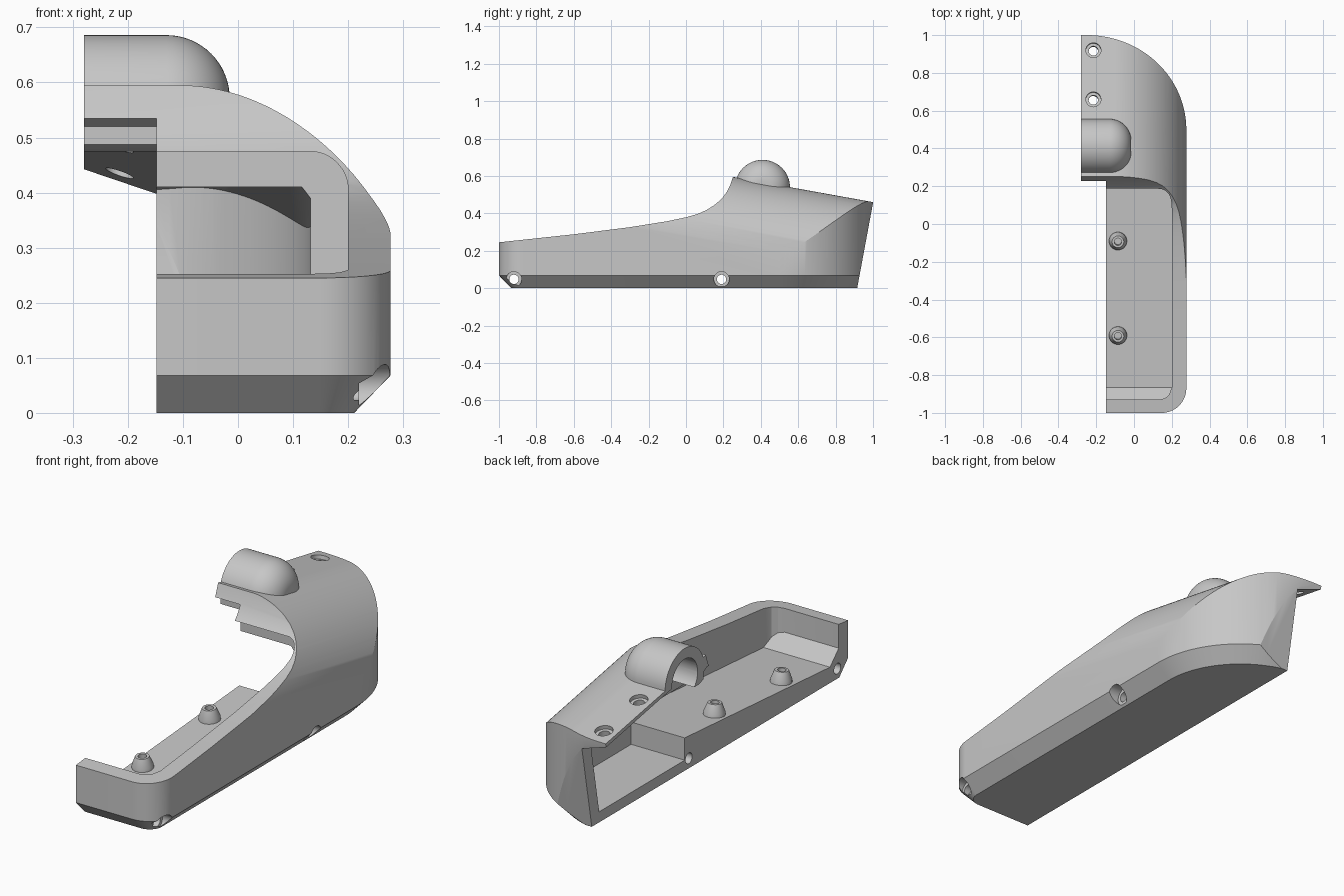
import bpy, bmesh
from math import sin, cos, pi
from mathutils import Vector

if "Cube" in bpy.data.objects:
    bpy.data.objects.remove(bpy.data.objects["Cube"])

GREY = (0.57, 0.57, 0.57, 1)
grey = bpy.data.materials.new("grey_plastic")
grey.use_nodes = True
grey.diffuse_color = GREY
grey.node_tree.nodes["Principled BSDF"].inputs["Base Color"].default_value = GREY

SLOPE = 0.18   # fall of the hood towards the back


def loft(name, rings, loop=False):
    """Skin a row of equal rings; cap the ends unless the row loops."""
    bm = bmesh.new()
    rows = [[bm.verts.new(p) for p in ring] for ring in rings]
    pairs = list(zip(rows, rows[1:])) + ([(rows[-1], rows[0])] if loop else [])
    for a, b in pairs:
        for i in range(len(a)):
            j = (i + 1) % len(a)
            bm.faces.new((a[i], a[j], b[j], b[i]))
    if not loop:
        bm.faces.new(rows[0])
        bm.faces.new(rows[-1])
    bmesh.ops.recalc_face_normals(bm, faces=bm.faces)
    mesh = bpy.data.meshes.new(name)
    bm.to_mesh(mesh)
    bm.free()
    mesh.materials.append(grey)
    ob = bpy.data.objects.new(name, mesh)
    bpy.context.collection.objects.link(ob)
    return ob


def lathe(name, base, axis, profile, loop=False, n=40):
    """Turn (distance, radius) points around an axis."""
    q = Vector(axis).to_track_quat('Z', 'Y')
    rings = [[Vector(base) + q @ Vector((r * cos(2 * pi * k / n), r * sin(2 * pi * k / n), t))
              for k in range(n)] for t, r in profile]
    return loft(name, rings, loop)


def boolean(ob, tool, op):
    bpy.context.view_layer.objects.active = ob
    mod = ob.modifiers.new(op, 'BOOLEAN')
    mod.operation, mod.solver, mod.object = op, 'EXACT', tool
    bpy.ops.object.modifier_apply(modifier=mod.name)
    bpy.data.objects.remove(tool)


def arc(cx, cy, rx, ry, a0, a1, n, power=1.0):
    """Points on a (super)ellipse arc, angles in quarter turns."""
    pts = []
    for k in range(n + 1):
        a = (a0 + (a1 - a0) * k / n) * pi / 2
        c, s = cos(a), sin(a)
        pts.append((cx + rx * abs(c) ** power * (1 if c > 0 else -1),
                    cy + ry * abs(s) ** power * (1 if s > 0 else -1)))
    return pts


def side_prism(name, outline):
    """Side outline (y, z) swept across the width."""
    return loft(name, [[(x, y, z) for y, z in outline] for x in (-0.6, 0.6)])


def hood_prism(name, top, half, spring):
    """Arched hood section, swept along the falling axis."""
    sec = [(-0.5, -1), (half, -1)]
    sec += arc(-0.1, spring, half + 0.1, top - spring, 0, 1, 40, 2 / 1.87) + [(-0.5, top)]
    return loft(name, [[(x, y, z - SLOPE * (y - 0.25)) for x, z in sec] for y in (-1.3, 1.3)])


def plan_ring(z, inset):
    """Plan outline with a rounded front corner and a wide rounded back."""
    pts = [(-0.28, -1 + inset)]
    pts += arc(0.147, -0.87, 0.13 - inset, 0.13 - inset, -1, 0, 16)
    pts += arc(-0.25, 0.5, 0.527 - inset, 0.5 - inset, 0, 1, 40) + [(-0.28, 1 - inset)]
    return [(x, y, z) for x, y in pts]


# Outer body with a chamfered foot
body = loft("shell_body", [plan_ring(0, 0.066), plan_ring(0.068, 0), plan_ring(0.75, 0)])
boolean(body, hood_prism("hood_limit", 0.595, 0.2785, 0.2), 'INTERSECT')

# Sweeping side profile of the rim and the leaning flat back
rim = [(-1.2, 0.222), (-1, 0.245), (-0.6, 0.288), (-0.3, 0.326), (-0.1, 0.358), (0, 0.379),
       (0.06, 0.396), (0.11, 0.418), (0.15, 0.443), (0.18, 0.468), (0.2, 0.489),
       (0.22, 0.518), (0.235, 0.548), (0.255, 0.605), (0.3, 0.8),
       (1.064, 0.8), (0.878, -0.2), (-1.2, -0.2)]
boolean(body, side_prism("rim_limit", rim), 'INTERSECT')

# Rounded housing on top of the hood
dome = [(0, 0.147)] + [(t, r) for r, t in arc(0.032, 0.15, 0.115, 0.115, 0, 1, 16)] + [(0.265, 0.001)]
boolean(body, lathe("dome", (-0.28, 0.409, 0.539), (1, 0, 0), dome, n=64), 'UNION')

# Front tray with sloping floor and rounded corner
rings = []
for y, x, floor in ((-0.93, 0.135, 0.14), (-0.922, 0.165, 0.132), (-0.905, 0.185, 0.115),
                    (-0.865, 0.2, 0.075), (0.23, 0.2, 0.156)):
    sec = [(-0.2, floor), (x, floor)] + arc(x - 0.07, 0.405, 0.07, 0.07, 0, 1, 12) + [(-0.2, 0.475)]
    rings.append([(px, y, pz) for px, pz in sec])
boolean(body, loft("tray_cutter", rings), 'DIFFERENCE')

# Deep rear cavity under the hood, open to the tray
rear = [(-0.21, 0.15), (0.132, 0.15)] + arc(-0.25, 0.49, 0.382, 0.44, 0, 0.9, 24)
rear += [(-0.21, 0.93)]
deep = loft("rear_cutter", [[(x, y, z) for x, y in rear] for z in (-0.1, 0.6)])
boolean(deep, side_prism("rear_side_limit", [(0.221, 0.05), (0.86, 0.05), (0.927, 0.41), (0.221, 0.41)]),
        'INTERSECT')
boolean(deep, hood_prism("rear_top_limit", 0.525, 0.21, 0.15), 'INTERSECT')
boolean(body, deep, 'DIFFERENCE')

# Joint plane: clear everything below the thin overlapping flange
rings = []
for x in (-0.4, -0.148):
    drop = -0.35 * (x + 0.28)
    under = [(-1.3, -0.5), (-1.3, 0.535), (0.245, 0.535), (0.27, 0.52), (0.27, 0.487), (0.3, 0.475),
             (0.34, 0.475), (0.34, 0.561 + drop), (1.3, 0.388 + drop), (1.3, -0.5)]
    rings.append([(x, y, z) for y, z in under])
boolean(body, loft("joint_cutter", rings), 'DIFFERENCE')

# Hollow inside the dome
hollow = [(0, 0.096), (0.15, 0.096), (0.19, 0.082), (0.22, 0.04)]
boolean(body, lathe("dome_hollow", (-0.3, 0.409, 0.539), (1, 0, 0), hollow), 'DIFFERENCE')

# Counterbored screw holes through the foot
for y in (-0.92, 0.19):
    bore = [(0, 0.025), (0.42, 0.025), (0.42, 0.041), (0.7, 0.041)]
    boolean(body, lathe("side_hole", (-0.2, y, 0.047), (1, 0, 0), bore), 'DIFFERENCE')

# Counterbored screw holes through the flange
for y in (0.66, 0.92):
    z = 0.595 - SLOPE * (y - 0.25)
    bore = [(-0.1, 0.025), (-0.018, 0.025), (-0.018, 0.04), (0.1, 0.04)]
    boolean(body, lathe("flange_hole", (-0.215, y, z), (0, SLOPE, 1), bore), 'DIFFERENCE')

# Tapered standoffs on the tray floor
parts = [body]
for y in (-0.09, -0.59):
    z = 0.155 + 0.075 * (y - 0.21)
    cone = [(-0.01, 0.048), (0.015, 0.047), (0.055, 0.031), (0.055, 0.019), (-0.01, 0.019)]
    parts.append(lathe("standoff", (-0.085, y, z), (0, -0.075, 1), cone, loop=True))

# Smooth curved faces, keep the edges crisp
for ob in parts:
    bpy.ops.object.select_all(action='DESELECT')
    ob.select_set(True)
    bpy.context.view_layer.objects.active = ob
    bpy.ops.object.shade_smooth_by_angle(angle=0.4)
